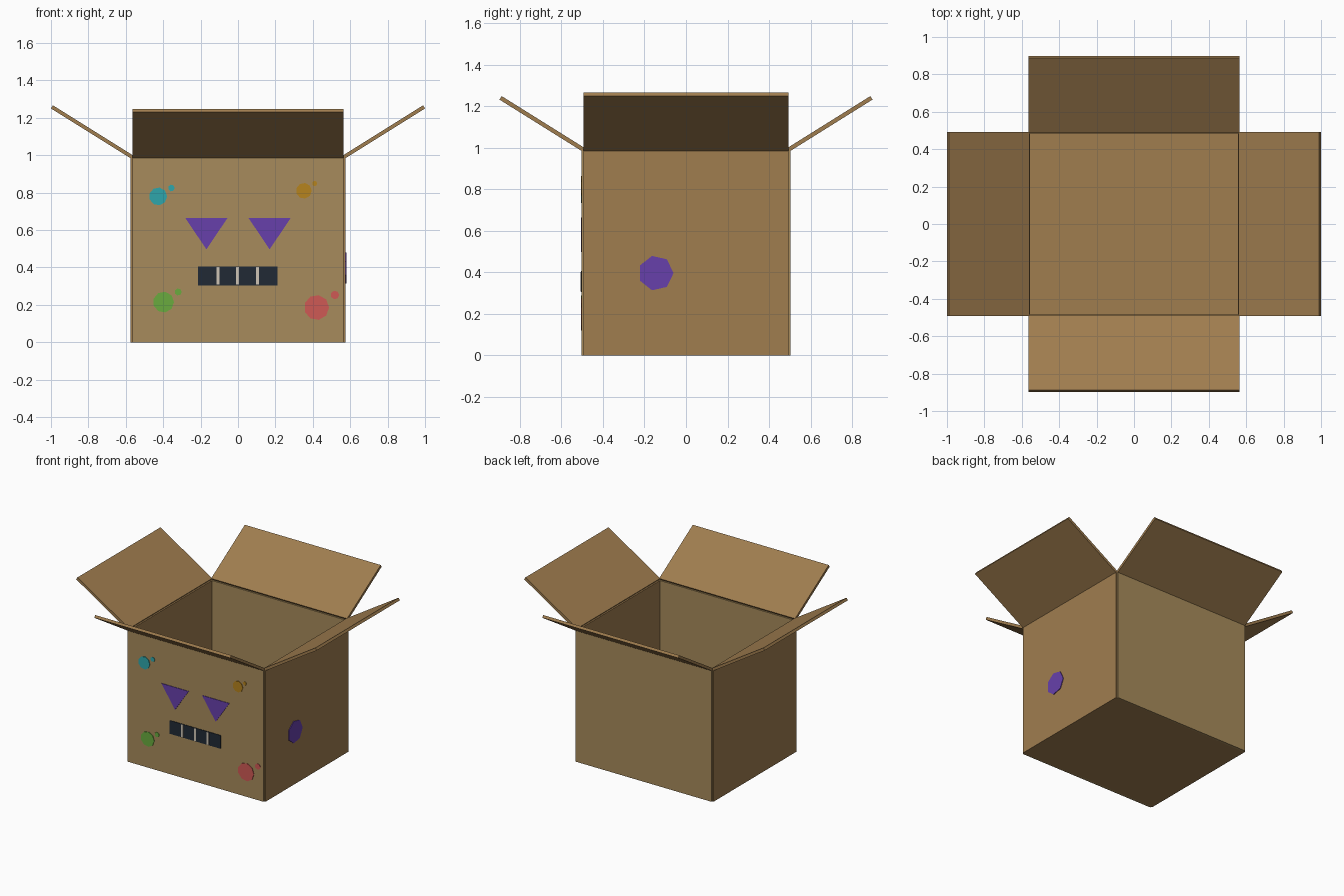
import bpy, bmesh
from math import radians, cos, sin, pi
from mathutils import Matrix, Vector

if "Cube" in bpy.data.objects:
    bpy.data.objects.remove(bpy.data.objects["Cube"])


def material(name, rgb):
    m = bpy.data.materials.new(name)
    lin = [(c / 255) ** 2.2 for c in rgb]
    m.diffuse_color = (*lin, 1)
    m.use_nodes = True
    m.node_tree.nodes["Principled BSDF"].inputs["Base Color"].default_value = m.diffuse_color
    return m


TAN = material("cardboard_light", (166, 138, 92))
BROWN = material("cardboard_brown", (158, 124, 80))
PURPLE = material("purple_paint", (103, 66, 170))
DARK = material("dark_paint", (38, 46, 56))
PALE = material("pale_paint", (205, 195, 180))
TEAL = material("teal_paint", (50, 165, 170))
OCHRE = material("ochre_paint", (180, 130, 35))
GREEN = material("green_paint", (105, 170, 65))
RED = material("red_paint", (205, 90, 85))


def finish(name, bm, mat):
    bmesh.ops.recalc_face_normals(bm, faces=bm.faces)
    me = bpy.data.meshes.new(name)
    bm.to_mesh(me)
    bm.free()
    me.materials.append(mat)
    ob = bpy.data.objects.new(name, me)
    bpy.context.collection.objects.link(ob)
    return ob


def box(name, size, center, mat, transform=Matrix()):
    bm = bmesh.new()
    bmesh.ops.create_cube(bm, size=1, matrix=transform @ Matrix.Translation(center)
                          @ Matrix.Diagonal((*size, 1)))
    return finish(name, bm, mat)


def decal(name, points, mat, place, depth=0.004):
    """Thin prism from (across, up) points, raised outward from a wall."""
    bm = bmesh.new()
    face = bm.faces.new([bm.verts.new(place(u, v, -0.002)) for u, v in points])
    out = place(0, 0, depth) - place(0, 0, -0.002)
    ext = bmesh.ops.extrude_face_region(bm, geom=[face], use_keep_orig=True)
    bmesh.ops.translate(bm, vec=out, verts=[g for g in ext["geom"]
                                            if isinstance(g, bmesh.types.BMVert)])
    return finish(name, bm, mat)


def ngon(u, v, r, n, start=0.0):
    return [(u + r * cos(start + 2 * pi * i / n), v + r * sin(start + 2 * pi * i / n))
            for i in range(n)]


T = 0.02           # board thickness
X, Y, H = 0.565, 0.493, 0.987

# Floor, walls and open flaps
box("box_floor", (2 * X, 2 * Y, T), (0, 0, T / 2), BROWN)
walls = [("front", -90, Y, X, 0.472, TAN), ("right", 0, X, Y, 0.507, BROWN),
         ("back", 90, Y, X, 0.472, TAN), ("left", 180, X, Y, 0.507, BROWN)]
for side, angle, dist, half, length, mat in walls:
    turn = Matrix.Rotation(radians(angle), 4, 'Z')
    box(side + "_wall", (T, 2 * half, H), (dist, 0, H / 2), mat, turn)
    hinge = turn @ Matrix.Translation((dist, 0, 0.99)) @ Matrix.Rotation(radians(-32), 4, 'Y')
    box(side + "_flap", (length, 2 * half, T), (length / 2, 0, 0), BROWN, hinge)


def on_front(u, v, d):
    return Vector((u, -Y - T / 2 - d, v))


def on_right(u, v, d):
    return Vector((X + T / 2 + d, u, v))


# Face: triangle eyes and a barred mouth
for name, s in (("left_eye", -1), ("right_eye", 1)):
    decal(name, [(s * 0.056, 0.665), (s * 0.282, 0.665), (s * 0.169, 0.497)], PURPLE, on_front)


def strip(name, u, v, w, h, mat, depth):
    decal(name, [(u - w / 2, v - h / 2), (u + w / 2, v - h / 2),
                 (u + w / 2, v + h / 2), (u - w / 2, v + h / 2)], mat, on_front, depth)


strip("mouth", -0.002, 0.355, 0.424, 0.1, DARK, 0.004)
for i in (-1, 0, 1):
    strip(f"tooth_line_{i + 2}", -0.002 + i * 0.106, 0.355, 0.016, 0.094, PALE, 0.006)

# Paint splats, each a blob with a small droplet
splats = [("teal", TEAL, (-0.427, 0.78, 0.048), (-0.356, 0.825, 0.018)),
          ("ochre", OCHRE, (0.352, 0.81, 0.042), (0.41, 0.849, 0.014)),
          ("green", GREEN, (-0.398, 0.215, 0.056), (-0.32, 0.269, 0.019)),
          ("red", RED, (0.42, 0.186, 0.067), (0.518, 0.253, 0.023))]
for name, mat, blob, drop in splats:
    decal(name + "_splat", ngon(*blob, 9), mat, on_front)
    decal(name + "_droplet", ngon(*drop, 7), mat, on_front)

# Purple patch on the right side
decal("side_patch", ngon(-0.145, 0.396, 0.085, 7), PURPLE, on_right, 0.005)
